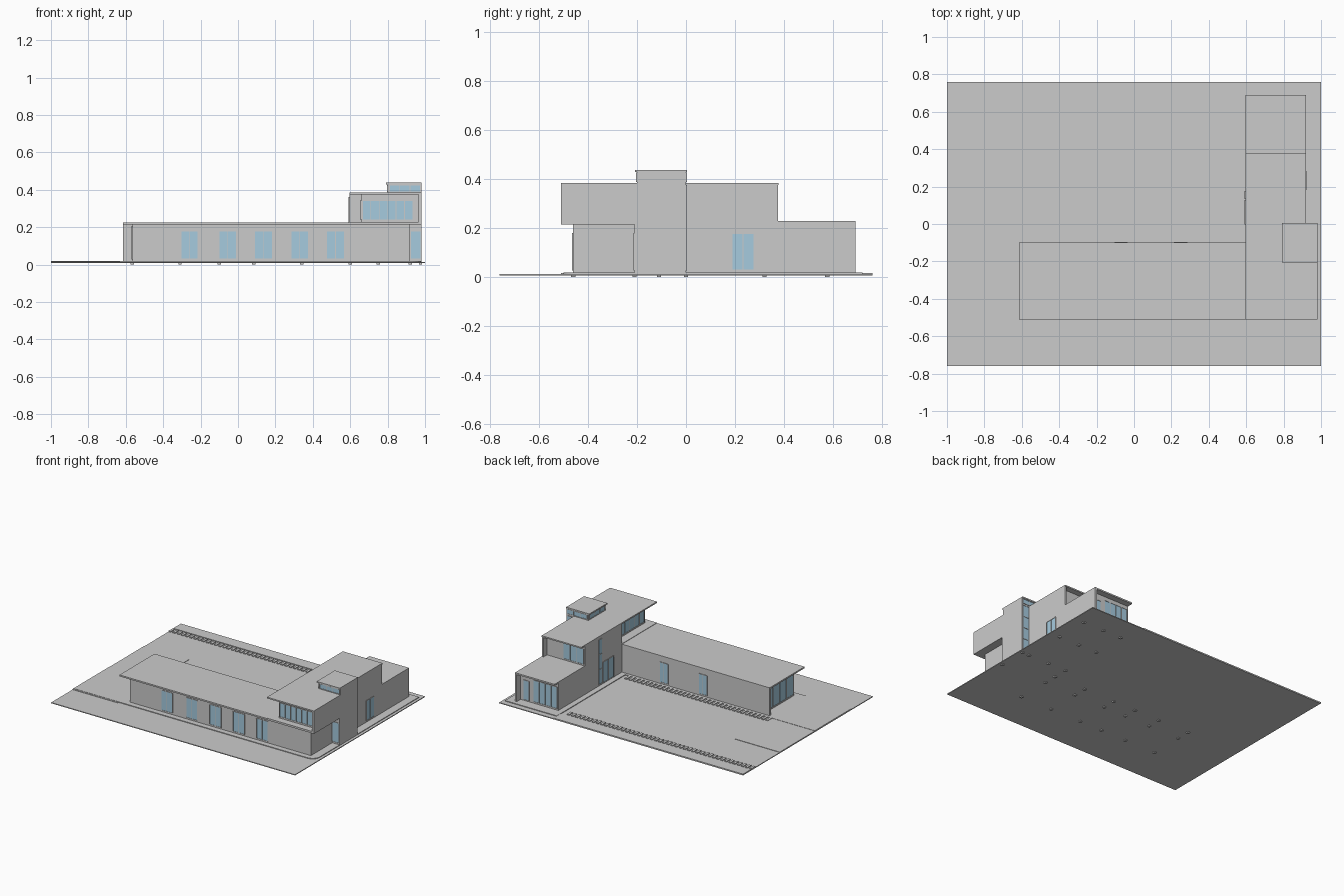
import bpy, bmesh
from mathutils import Vector

if "Cube" in bpy.data.objects:
    bpy.data.objects.remove(bpy.data.objects["Cube"])

glass_mat = bpy.data.materials.new("glass_blue")
glass_mat.diffuse_color = (0.38, 0.60, 0.74, 1)
glass_mat.use_nodes = True
glass_mat.node_tree.nodes["Principled BSDF"].inputs["Base Color"].default_value = glass_mat.diffuse_color


def add_box(bm, x0, x1, y0, y1, z0, z1):
    verts = bmesh.ops.create_cube(bm, size=1)["verts"]
    for v in verts:
        v.co = Vector((x0 + (v.co.x + .5) * (x1 - x0),
                       y0 + (v.co.y + .5) * (y1 - y0),
                       z0 + (v.co.z + .5) * (z1 - z0)))
    return verts


def boxes(name, *items, mat=None):
    bm = bmesh.new()
    for b in items:
        add_box(bm, *b)
    me = bpy.data.meshes.new(name)
    bm.to_mesh(me)
    bm.free()
    ob = bpy.data.objects.new(name, me)
    bpy.context.collection.objects.link(ob)
    if mat:
        me.materials.append(mat)
    return ob


def window(name, face, plane, a0, a1, z0, z1, panes=2, rows=1):
    """Glazed opening on a wall; face is the outward direction: +x, -x, +y or -y."""
    s = 1 if face[0] == "+" else -1

    def slab(p0, p1, q0, q1, depth):
        d = sorted((plane - s * .004, plane + s * depth))
        return (*d, p0, p1, q0, q1) if face[1] == "x" else (p0, p1, *d, q0, q1)

    boxes(name + "_glass", slab(a0, a1, z0, z1, .0015), mat=glass_mat)
    t = .002
    bars = []
    for i in range(panes + 1):
        c = a0 + (a1 - a0) * i / panes
        bars.append(slab(c - t, c + t, z0, z1, .004))
    for i in range(rows + 1):
        c = z0 + (z1 - z0) * i / rows
        bars.append(slab(a0, a1, c - t, c + t, .004))
    boxes(name + "_frame", *bars)


# Site: base slab, raised lot and pavements
boxes("site_slab", (-1, 1, -.76, .76, .008, .014))
boxes("side_lot", (-1, -.63, -.51, .33, .008, .017))
walk = boxes("front_pavement", (-1, .98, -.50, -.08, .010, .019))
bm = bmesh.new()
bm.from_mesh(walk.data)
corner = [e for e in bm.edges if all(v.co.x > .9 and v.co.y < -.4 for v in e.verts)]
bmesh.ops.bevel(bm, geom=corner, offset=.06, segments=6, affect='EDGES', profile=.5)
bm.to_mesh(walk.data)
bm.free()
boxes("side_pavement", (.555, .98, -.08, .72, .010, .019))
boxes("back_pavement", (-1, .555, .67, .76, .010, .018))


# Striped paving strips along the forecourt
def stripes(name, x0, x1, y0, y1, pitch=.034):
    n = int((x1 - x0) / pitch)
    boxes(name, *[(x0 + i * pitch, x0 + (i + .55) * pitch, y0, y1, .013, .020) for i in range(n)])


stripes("back_strip", -1, .55, .615, .66)
stripes("wing_strip", -.65, .555, -.08, -.03)

# Column footings showing below the slab
boxes("footings", *[(x - .009, x + .009, y - .009, y + .009, 0, .01)
                    for x in (-.565, -.31, -.10, .085, .34, .60) for y in (-.46, -.21, -.11)],
      *[(x - .009, x + .009, y - .009, y + .009, 0, .01)
        for x in (.60, .75, .92) for y in (0, .32, .575)],
      (.967, .985, -.219, -.201, 0, .01), (.967, .985, -.009, .009, 0, .01))

# Long low wing
boxes("wing_walls", (-.565, .60, -.46, -.10, .015, .217))
boxes("wing_end_fin", (-.615, -.565, -.115, -.10, .015, .217))
boxes("wing_roof", (-.615, .595, -.51, -.10, .215, .226))
for i, (a, b) in enumerate(((-.305, -.215), (-.10, -.01), (.09, .185), (.283, .376), (.475, .568))):
    window(f"wing_front_window_{i}", "-y", -.46, a, b, .03, .178, 2)
for i, x in enumerate((-.07, .25)):
    window(f"wing_back_window_{i}", "+y", -.10, x - .033, x + .033, .03, .178, 2)
window("wing_end_window", "-x", -.565, -.445, -.13, .03, .205, 4)

# Cross block, ground floor
boxes("ground_floor_walls", (.595, .92, -.46, .645, .015, .22))
boxes("stair_tower_base", (.90, .98, -.21, 0, .015, .22))
boxes("low_roof", (.595, .92, .33, .69, .219, .23))
boxes("low_end_fin", (.905, .92, .645, .69, .015, .22))
window("low_back_window", "+y", .645, .605, .80, .03, .19, 4)
window("low_back_door", "+y", .645, .835, .88, .025, .17, 1)
window("side_door", "+x", .92, .187, .278, .03, .178, 2)
window("recess_door", "-y", -.21, .923, .977, .03, .178, 1)
window("entrance", "-x", .595, .0, .125, .025, .178, 2)

# Cross block, upper floor with cantilevered floor and deep roof
boxes("upper_floor_slab", (.595, .98, -.51, -.10, .215, .229))
boxes("upper_front_walls", (.66, .98, -.46, -.10, .225, .378))
boxes("upper_middle_walls", (.595, .98, -.10, 0, .21, .378))
boxes("upper_back_walls", (.595, .92, 0, .335, .21, .378))
boxes("upper_fins", (.965, .98, -.51, -.46, .222, .378), (.905, .92, .335, .375, .22, .378))
boxes("upper_roof", (.595, .98, -.51, 0, .375, .385), (.595, .92, 0, .378, .375, .385))
window("upper_front_window", "-y", -.46, .665, .935, .24, .343, 6)
window("upper_west_window", "-x", .66, -.45, -.11, .24, .343, 6)
window("upper_back_window", "+y", .335, .605, .77, .24, .355, 3)
window("tall_west_window", "-x", .595, .135, .175, .03, .36, 1, 3)
window("tall_stair_window", "+y", 0, .925, .976, .03, .375, 1, 4)

# Rooftop stair head
boxes("stair_head", (.80, .98, -.20, 0, .38, .43))
boxes("stair_head_roof", (.79, .98, -.207, .005, .428, .438))
window("stair_head_front_window", "-y", -.20, .81, .975, .39, .424, 3)
window("stair_head_back_window", "+y", 0, .81, .975, .39, .424, 3)
window("stair_head_west_window", "-x", .80, -.19, -.01, .39, .424, 3)
